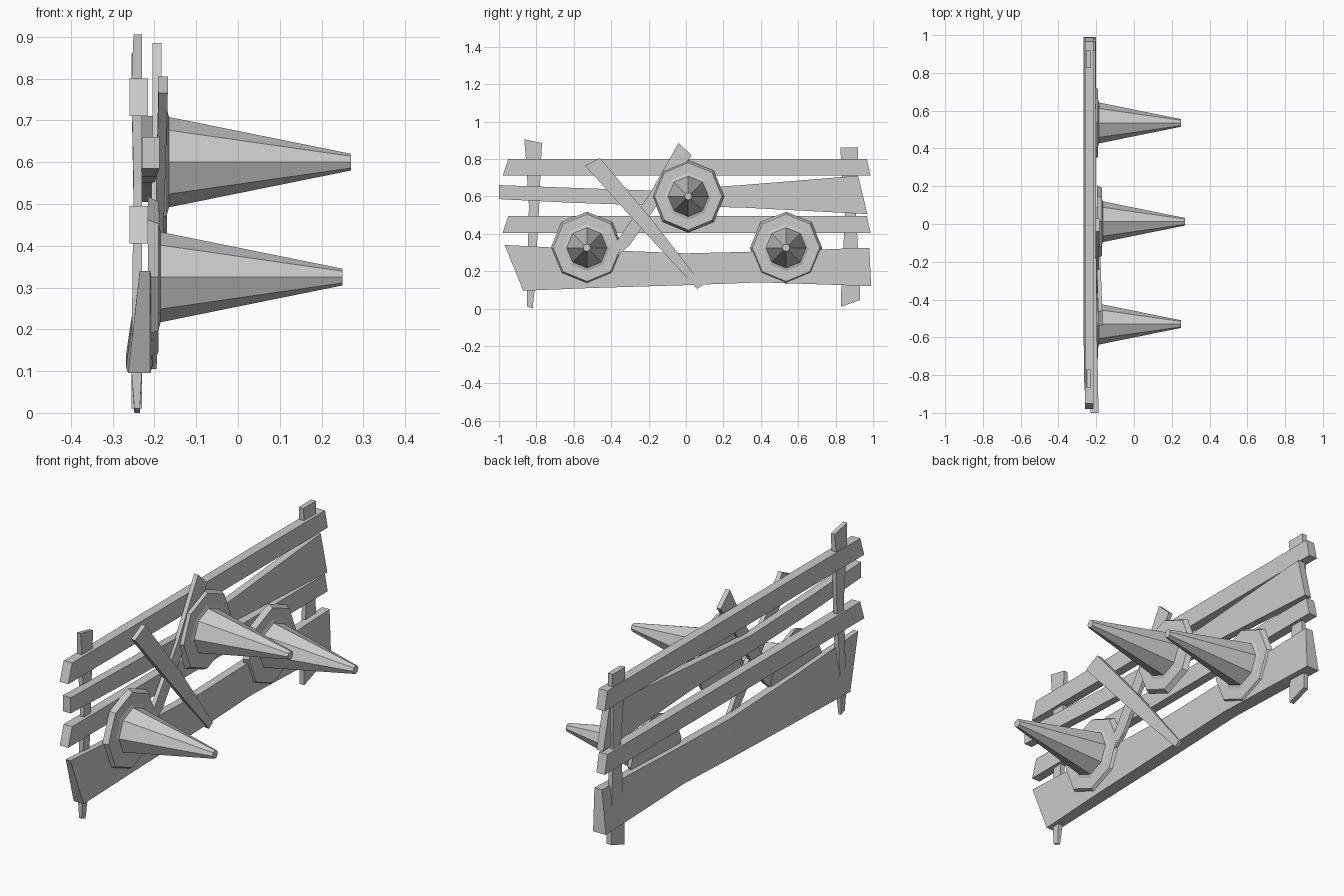
import bpy, bmesh, math
from mathutils import Matrix


def board(name, sections, lean=0.0):
    """Loft rectangular sections (ya, za, yb, zb, x_back, x_front);
    lean pushes the back of the b edge further out."""
    bm = bmesh.new()
    rings = []
    for ya, za, yb, zb, x0, x1 in sections:
        rings.append([bm.verts.new(p) for p in (
            (x0, ya, za), (x1, ya, za), (x1, yb, zb), (x0 - lean, yb, zb))])
    for a, b in zip(rings, rings[1:]):
        for i in range(4):
            j = (i + 1) % 4
            bm.faces.new((a[i], a[j], b[j], b[i]))
    bm.faces.new(rings[0])
    bm.faces.new(rings[-1])
    finish(name, bm)


def finish(name, bm):
    bmesh.ops.recalc_face_normals(bm, faces=bm.faces)
    me = bpy.data.meshes.new(name)
    bm.to_mesh(me)
    bm.free()
    bpy.context.collection.objects.link(bpy.data.objects.new(name, me))


def spike(name, x, y, z):
    """Eight-sided spike on a flanged plate, pointing along +x."""
    profile = [(0.193, -0.025), (0.18, 0.0), (0.125, 0.0),
               (0.108, 0.005), (0.02, 0.44)]
    bm = bmesh.new()
    rings = []
    for r, d in profile:
        rings.append([bm.verts.new((x + d, y + r * math.cos(k * math.pi / 4),
                                    z + r * math.sin(k * math.pi / 4)))
                      for k in range(8)])
    for a, b in zip(rings, rings[1:]):
        for i in range(8):
            j = (i + 1) % 8
            bm.faces.new((a[i], a[j], b[j], b[i]))
    bm.faces.new(rings[0])
    bm.faces.new(rings[-1])
    finish(name, bm)


# Uprights
board("left_post", [(-0.865, 0.905, -0.77, 0.885, -0.25, -0.23),
                    (-0.855, 0.79, -0.775, 0.79, -0.255, -0.23),
                    (-0.84, 0.55, -0.785, 0.55, -0.25, -0.23),
                    (-0.85, 0.1, -0.81, 0.1, -0.255, -0.23),
                    (-0.85, 0.01, -0.82, 0.0, -0.248, -0.235)])
board("right_post", [(0.825, 0.86, 0.92, 0.86, -0.255, -0.23),
                     (0.83, 0.78, 0.92, 0.78, -0.255, -0.23),
                     (0.85, 0.5, 0.91, 0.5, -0.25, -0.23),
                     (0.83, 0.1, 0.93, 0.12, -0.255, -0.23),
                     (0.83, 0.01, 0.93, 0.045, -0.255, -0.23)])

# Narrow straight rails
for name, top in (("upper_rail", 0.80), ("lower_rail", 0.495)):
    board(name, [(-0.95, top, -0.98, top - 0.09, -0.26, -0.215),
                 (0.967, top, 0.987, top - 0.09, -0.26, -0.215)])

# Wide uneven planks
board("middle_plank", [(-1.0, 0.66, -1.0, 0.585, -0.23, -0.188),
                       (-0.6, 0.645, -0.6, 0.565, -0.235, -0.195),
                       (-0.15, 0.63, -0.15, 0.55, -0.235, -0.2),
                       (0.3, 0.66, 0.3, 0.54, -0.235, -0.2),
                       (0.92, 0.71, 0.97, 0.505, -0.24, -0.205)])
board("bottom_plank", [(-0.97, 0.34, -0.87, 0.095, -0.235, -0.21),
                       (-0.5, 0.315, -0.5, 0.11, -0.24, -0.205),
                       (0.0, 0.295, 0.0, 0.125, -0.24, -0.2),
                       (0.4, 0.305, 0.4, 0.14, -0.24, -0.2),
                       (0.98, 0.325, 0.99, 0.12, -0.24, -0.2)], lean=0.028)

# Crossed diagonal braces
board("front_brace", [(-0.46, 0.805, -0.54, 0.765, -0.19, -0.168),
                      (-0.17, 0.46, -0.24, 0.43, -0.198, -0.178),
                      (0.088, 0.125, 0.06, 0.105, -0.215, -0.195)])
board("rear_brace", [(-0.04, 0.885, 0.03, 0.82, -0.205, -0.183),
                     (-0.19, 0.62, -0.13, 0.59, -0.205, -0.185),
                     (-0.37, 0.36, -0.3, 0.34, -0.21, -0.19),
                     (-0.555, 0.18, -0.52, 0.15, -0.215, -0.195)])

# Spikes
for name, x, y, z in (("top_spike", -0.17, 0.012, 0.6),
                      ("left_spike", -0.19, -0.53, 0.325),
                      ("right_spike", -0.19, 0.535, 0.325)):
    spike(name, x, y, z)
